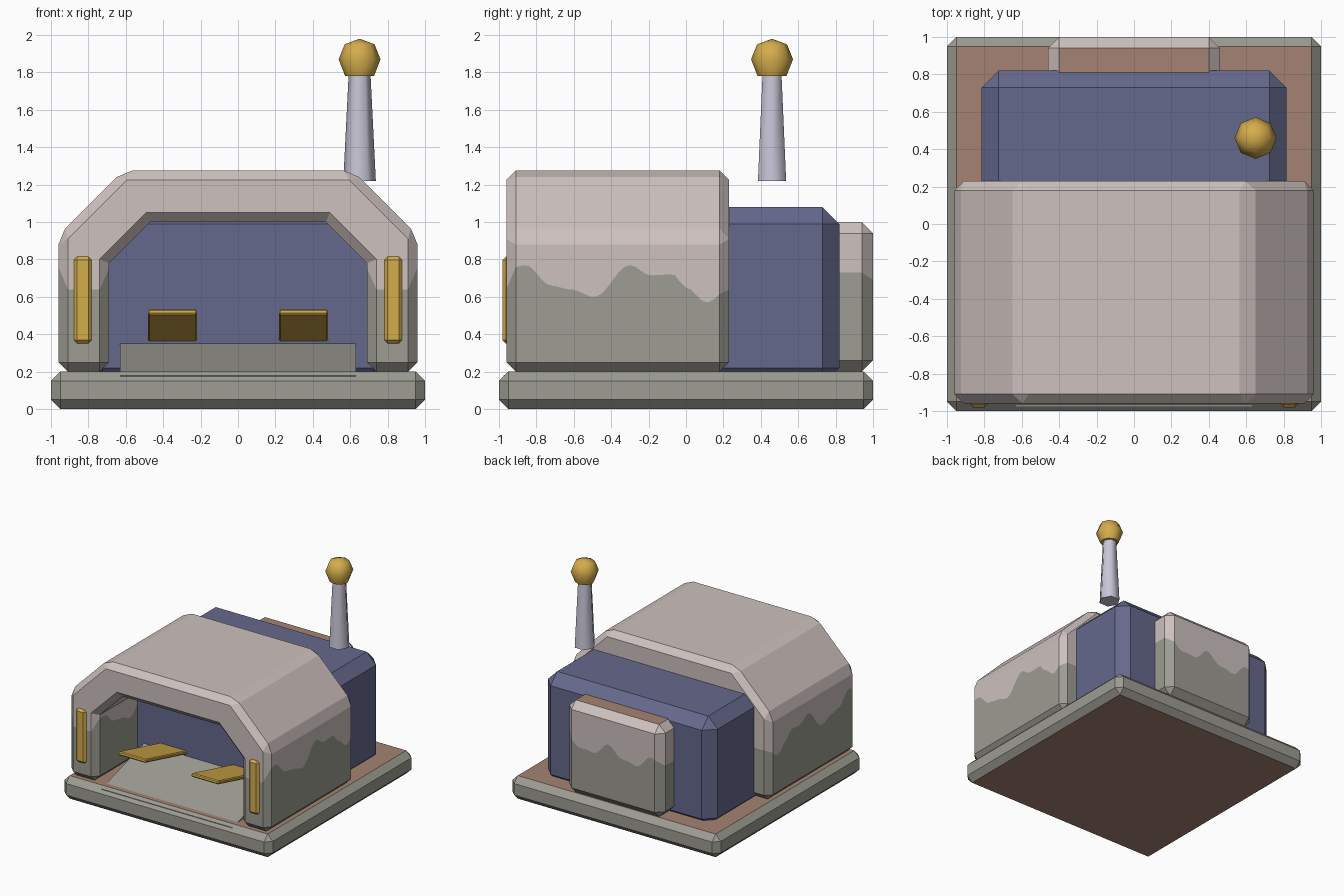
import bpy, bmesh, math
from mathutils import Matrix, Vector

if "Cube" in bpy.data.objects:
    bpy.data.objects.remove(bpy.data.objects["Cube"])


def material(name, r, g, b):
    lin = [((c / 255 + 0.055) / 1.055) ** 2.4 for c in (r, g, b)]
    m = bpy.data.materials.new(name)
    m.diffuse_color = (*lin, 1)
    m.use_nodes = True
    m.node_tree.nodes["Principled BSDF"].inputs["Base Color"].default_value = m.diffuse_color
    return m


PLASTER = material("pale plaster", 205, 193, 190)
STONE = material("grey stone", 157, 156, 147)
BLUE = material("slate blue", 101, 104, 140)
CLAY = material("clay brown", 165, 130, 115)
GOLD = material("gold", 212, 172, 75)
METAL = material("pale metal", 200, 198, 215)


def finish(bm, name, mats):
    bmesh.ops.recalc_face_normals(bm, faces=bm.faces[:])
    me = bpy.data.meshes.new(name)
    bm.to_mesh(me)
    bm.free()
    for m in mats:
        me.materials.append(m)
    ob = bpy.data.objects.new(name, me)
    bpy.context.collection.objects.link(ob)
    return ob


def chamfer(bm, width):
    bmesh.ops.recalc_face_normals(bm, faces=bm.faces[:])
    edges = [e for e in bm.edges if e.is_convex and e.calc_face_angle(0) > 0.3]
    bmesh.ops.bevel(bm, geom=edges, offset=width, offset_type='OFFSET',
                    segments=1, profile=0.5, affect='EDGES')
    bmesh.ops.recalc_face_normals(bm, faces=bm.faces[:])


def block(lo, hi, width):
    bm = bmesh.new()
    bmesh.ops.create_cube(bm, size=1)
    for v in bm.verts:
        v.co = [lo[i] if v.co[i] < 0 else hi[i] for i in range(3)]
    chamfer(bm, width)
    return bm


def prism(points, axis_vec, place):
    bm = bmesh.new()
    f = bm.faces.new([bm.verts.new(place(*p)) for p in points])
    ext = bmesh.ops.extrude_face_region(bm, geom=[f])
    verts = [g for g in ext['geom'] if isinstance(g, bmesh.types.BMVert)]
    bmesh.ops.translate(bm, vec=axis_vec, verts=verts)
    bmesh.ops.recalc_face_normals(bm, faces=bm.faces[:])
    return bm


def cut(bm, co, no):
    return bmesh.ops.bisect_plane(bm, geom=bm.verts[:] + bm.edges[:] + bm.faces[:],
                                  dist=1e-5, plane_co=co, plane_no=no)['geom_cut']


def two_tone(bm, xs, ys, wave, level=0.65):
    """Wavy border: slice upright, cut level, then lift the cut to the wave."""
    for x in xs:
        cut(bm, (x, 0, 0), (1, 0, 0))
    for y in ys:
        cut(bm, (0, y, 0), (0, 1, 0))
    line = [g for g in cut(bm, (0, 0, level), (0, 0, 1)) if isinstance(g, bmesh.types.BMVert)]
    for f in bm.faces:
        f.material_index = 1 if f.calc_center_median().z < level else 0
    for v in line:
        v.co.z = wave(v.co.x, v.co.y)


def lathe(name, rings, sides, centre, mat):
    bm = bmesh.new()
    loops = []
    for r, z in rings:
        loops.append([bm.verts.new((centre[0] + r * math.cos(math.tau * i / sides),
                                    centre[1] + r * math.sin(math.tau * i / sides), z))
                      for i in range(sides)])
    for a, b in zip(loops, loops[1:]):
        for i in range(sides):
            j = (i + 1) % sides
            bm.faces.new((a[i], a[j], b[j], b[i])).smooth = True
    bm.faces.new(loops[0])
    bm.faces.new(loops[-1])
    bmesh.ops.remove_doubles(bm, verts=bm.verts[:], dist=1e-3)
    return finish(bm, name, [mat])


# Base slab: stone rim, clay top and underside
bm = block((-1, -1, 0), (1, 1, 0.2), 0.05)
for f in bm.faces:
    f.material_index = 1 if abs(f.normal.z) > 0.95 else 0
finish(bm, "base_slab", [STONE, CLAY])

# Arched front shell
half = [(0.96, 0.2), (0.96, 0.93), (0.615, 1.275)]
inner = [(0.47, 1.0), (0.69, 0.78), (0.69, 0.2)]
outline = half + [(-x, z) for x, z in reversed(half)]
outline += [(-x, z) for x, z in reversed(inner)] + inner
bm = prism(outline, (0, 1.19, 0), lambda x, z: (x, -0.96, z))
chamfer(bm, 0.05)

WAVE = [(-0.96, 0.64), (-0.91, 0.76), (-0.86, 0.77), (-0.72, 0.66), (-0.62, 0.64),
        (-0.49, 0.6), (-0.3, 0.77), (-0.19, 0.715), (-0.07, 0.72), (0.0, 0.65),
        (0.11, 0.57), (0.23, 0.64)]


def shell_wave(x, y):
    for (a, za), (b, zb) in zip(WAVE, WAVE[1:]):
        if y <= b + 1e-4:
            t = min(max((y - a) / (b - a), 0), 1)
            z = za + (zb - za) * (1 - math.cos(math.pi * t)) / 2
            return z if abs(x) > 0.8 else min(z, 0.75)
    return WAVE[-1][1]


two_tone(bm, [0], [-0.9 + 0.03 * i for i in range(36)], shell_wave)
finish(bm, "arched_shell", [PLASTER, STONE])

# Rear body, sunk slightly into the base
finish(block((-0.815, -0.39, 0.13), (0.815, 0.82, 1.08), 0.09), "rear_body", [BLUE])

# Back panel with clay top
bm = block((-0.46, 0.6, 0.2), (0.46, 1.0, 1.0), 0.06)
two_tone(bm, [-0.39 + 0.03 * i for i in range(27)], [],
         lambda x, y: 0.66 + 0.05 * math.sin(15 * x + 1) + 0.02 * math.sin(31 * x))
for f in bm.faces:
    if f.normal.z > 0.95:
        f.material_index = 2
finish(bm, "back_panel", [PLASTER, STONE, CLAY])

# Entrance ramp
bm = prism([(-0.975, 0.17), (-0.975, 0.18), (-0.39, 0.35), (-0.3, 0.35), (-0.3, 0.17)],
           (1.26, 0, 0), lambda y, z: (-0.63, y, z))
finish(bm, "ramp", [STONE])

# Mirrored gold parts: pillar strips and tilted plates
for side, s in (("left", -1), ("right", 1)):
    x = 0.83 * s
    finish(block((x - 0.048, -0.98, 0.35), (x + 0.048, -0.92, 0.815), 0.018),
           side + "_pillar_strip", [GOLD])
    bm = block((-0.132, 0, -0.03), (0.132, 0.64, 0), 0.008)
    bm.transform(Matrix.Translation(Vector((0.35 * s, -0.95, 0.535)))
                 @ Matrix.Rotation(math.radians(-14), 4, 'X'))
    finish(bm, side + "_tilted_plate", [GOLD])

# Mast and ball
lathe("mast", [(0.087, 1.22), (0.058, 1.8)], 6, (0.65, 0.46), METAL)
lathe("mast_ball", [(0.077, 1.78), (0.112, 1.87), (0.08, 1.95), (0.0, 1.98)], 8,
      (0.65, 0.46), GOLD)
